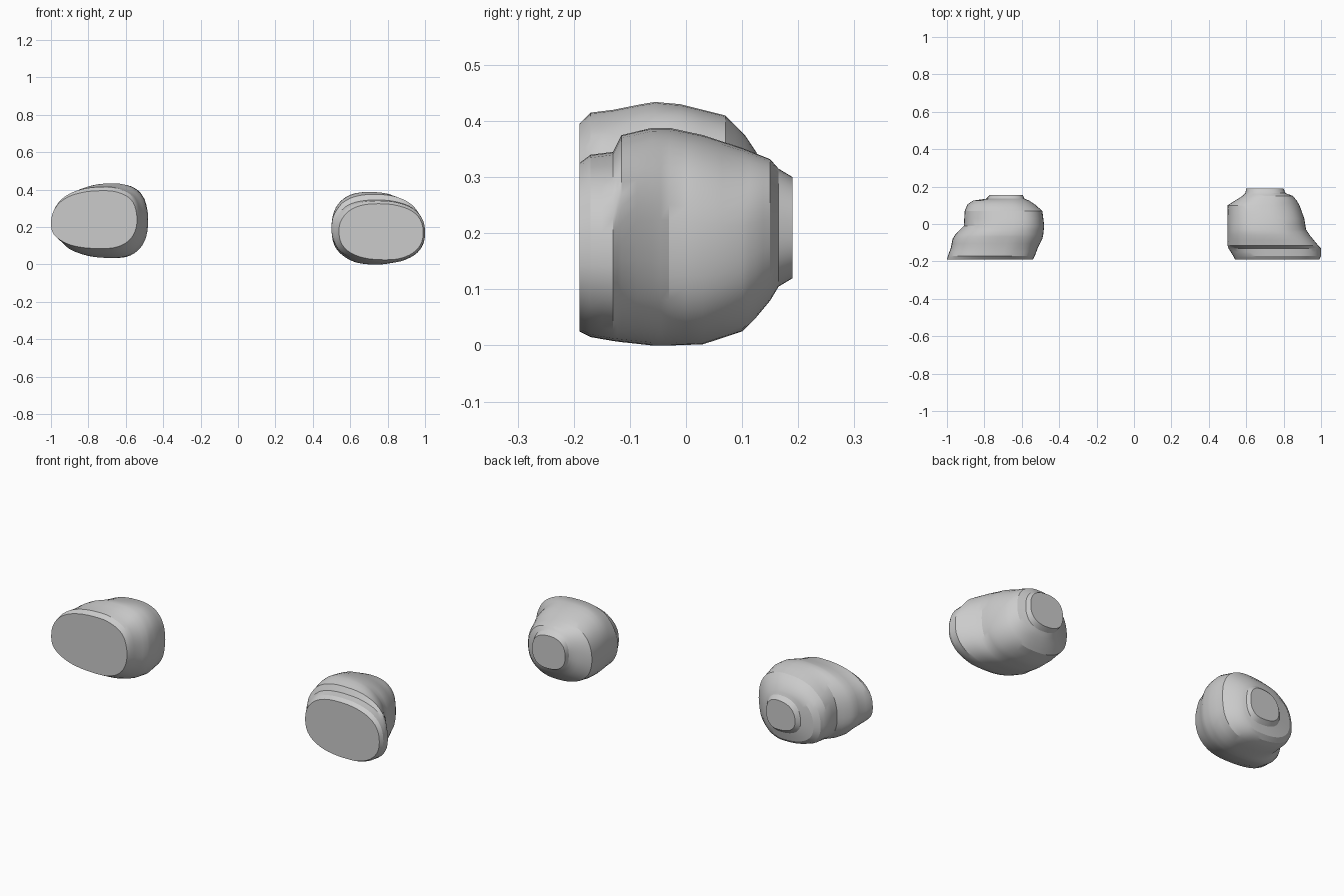
import bpy, bmesh, math
from mathutils import Vector, noise

if "Cube" in bpy.data.objects:
    bpy.data.objects.remove(bpy.data.objects["Cube"])

SEG = 48


def ring(sec, frac, power):
    """Rounded outline at one depth; frac shifts the top, bottom, left and right extremes."""
    y, x0, x1, z0, z1 = sec
    ft, fb, fl, fr = frac
    top, bot = x0 + (x1 - x0) * ft, x0 + (x1 - x0) * fb
    zl, zr = z0 + (z1 - z0) * fl, z0 + (z1 - z0) * fr
    pts = []
    for i in range(SEG):
        a = 2 * math.pi * i / SEG
        c, s = math.cos(a), math.sin(a)
        px = top if s >= 0 else bot
        pz = zr if c >= 0 else zl
        ex = x1 if c >= 0 else x0
        ez = z1 if s >= 0 else z0
        x = px + (ex - px) * abs(c) ** (2 / power)
        z = pz + (ez - pz) * abs(s) ** (2 / power)
        # light chipping, inward only
        n = noise.noise(Vector((x * 9, y * 9, z * 9)))
        k = 1 - 0.035 * max(0, n) * abs(math.sin(2 * a))
        cx, cz = (x0 + x1) / 2, (z0 + z1) / 2
        pts.append((cx + (x - cx) * k, y, cz + (z - cz) * k))
    return pts


def rock(name, sections, frac, power):
    # insert a midpoint ring between each pair of sections
    full = []
    for a, b in zip(sections, sections[1:]):
        full += [a, tuple((p + q) / 2 for p, q in zip(a, b))]
    full.append(sections[-1])
    bm = bmesh.new()
    rings = [[bm.verts.new(p) for p in ring(s, frac, power)] for s in full]
    for a, b in zip(rings, rings[1:]):
        for i in range(SEG):
            j = (i + 1) % SEG
            bm.faces.new((a[i], a[j], b[j], b[i]))
    bm.faces.new(rings[0])
    bm.faces.new(rings[-1])
    bmesh.ops.recalc_face_normals(bm, faces=bm.faces)
    me = bpy.data.meshes.new(name)
    bm.to_mesh(me)
    bm.free()
    ob = bpy.data.objects.new(name, me)
    bpy.context.collection.objects.link(ob)
    bpy.ops.object.select_all(action='DESELECT')
    ob.select_set(True)
    bpy.context.view_layer.objects.active = ob
    bpy.ops.object.shade_smooth_by_angle(angle=math.radians(22))


# sections: y, x min, x max, z min, z max
rock("left_boulder", [
    (-.19, -1.0, -.54, .085, .395),
    (-.17, -.995, -.53, .075, .415),
    (-.13, -.98, -.515, .055, .42),
    (-.08, -.97, -.49, .04, .43),
    (-.055, -.955, -.485, .035, .434),
    (-.01, -.91, -.48, .035, .43),
    (.07, -.905, -.49, .045, .41),
    (.105, -.89, -.53, .06, .375),
    (.125, -.86, -.56, .08, .345),
    (.135, -.79, -.585, .12, .32),
    (.155, -.77, -.595, .14, .30),
], (.62, .6, .42, .52), 2.4)

rock("right_boulder", [
    (-.19, .54, .99, .025, .325),
    (-.17, .53, 1.0, .015, .34),
    (-.13, .505, 1.0, .008, .345),
    (-.115, .50, .985, .006, .375),
    (-.06, .50, .94, .0, .388),
    (-.03, .50, .92, .0, .388),
    (.03, .50, .91, .002, .375),
    (.10, .50, .885, .025, .352),
    (.125, .54, .87, .05, .342),
    (.15, .58, .85, .08, .332),
    (.165, .595, .81, .105, .315),
    (.19, .60, .80, .12, .30),
], (.47, .55, .5, .48), 2.4)
